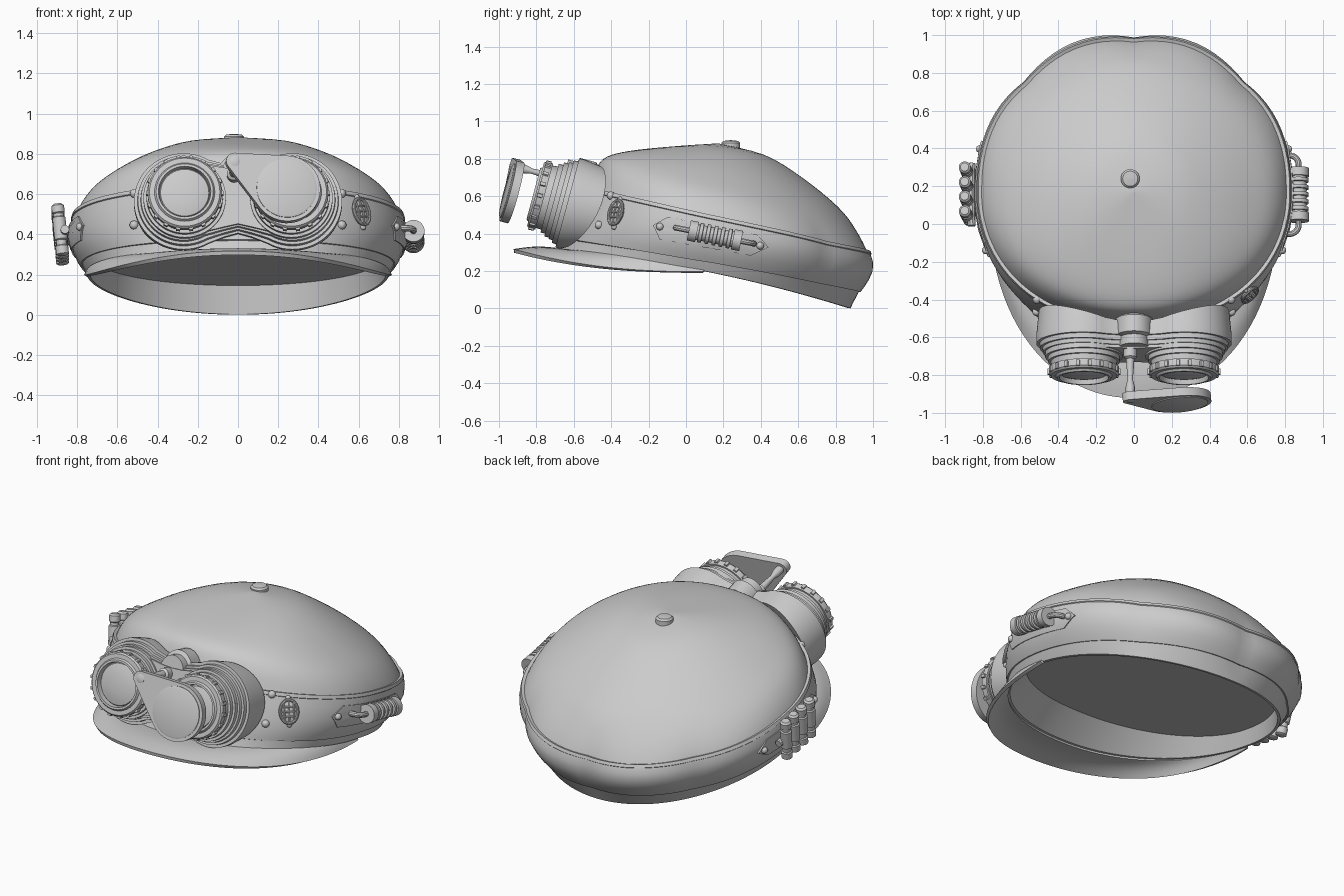
import bpy, bmesh, math
from math import sin, cos, pi, radians
from mathutils import Vector, Matrix

if "Cube" in bpy.data.objects:
    bpy.data.objects.remove(bpy.data.objects["Cube"])


def loft(name, rings, cap0=True, cap1=True, closed=True, M=None):
    bm = bmesh.new()
    rows = [[bm.verts.new(M @ Vector(p) if M else Vector(p)) for p in r] for r in rings]
    n = len(rows[0])
    for a, b in zip(rows, rows[1:]):
        for j in range(n if closed else n - 1):
            k = (j + 1) % n
            bm.faces.new((a[j], a[k], b[k], b[j]))
    if cap0:
        bm.faces.new(rows[0][::-1])
    if cap1:
        bm.faces.new(rows[-1])
    bmesh.ops.recalc_face_normals(bm, faces=bm.faces)
    me = bpy.data.meshes.new(name)
    bm.to_mesh(me)
    bm.free()
    ob = bpy.data.objects.new(name, me)
    bpy.context.collection.objects.link(ob)
    return ob


def lathe(name, profile, M, n=32, sx=1):
    return loft(name, [[(sx * r * cos(2 * pi * k / n), r * sin(2 * pi * k / n), h) for k in range(n)]
                       for r, h in profile], M=M)


def aim(p, d):
    return Matrix.Translation(p) @ Vector(d).to_track_quat('Z', 'Y').to_matrix().to_4x4()


def tube(name, pts, r):
    cu = bpy.data.curves.new(name, 'CURVE')
    cu.dimensions = '3D'
    cu.bevel_depth, cu.bevel_resolution, cu.use_fill_caps = r, 3, True
    sp = cu.splines.new('POLY')
    sp.points.add(len(pts) - 1)
    for q, p in zip(sp.points, pts):
        q.co = (*p, 1)
    ob = bpy.data.objects.new(name, cu)
    bpy.context.collection.objects.link(ob)


def dome(name, p, d, r):
    lathe(name, [(r, -r * .5), (r, 0), (r * .85, r * .4), (r * .5, r * .7), (r * .05, r * .8)], aim(p, d), 16)


# Crown levels: half width, front y, back y, front z, side z, back z
LEVELS = [(.75, -.67, .88, .31, .20, .00), (.775, -.64, .93, .37, .25, .09),
          (.825, -.58, .99, .50, .37, .20), (.81, -.52, .975, .64, .48, .295),
          (.74, -.485, .91, .735, .595, .42), (.62, -.44, .81, .80, .69, .545),
          (.45, -.34, .62, .835, .79, .70), (.25, -.14, .42, .86, .86, .82),
          (.002, .168, .172, .882, .882, .882)]


def spow(v, p=.93):
    return math.copysign(abs(v) ** p, v)


def level_pt(L, th):
    X, yf, yb, zf, zm, zb = L
    s, c = sin(th), cos(th)
    yc = yb - .53 * (yb - max(yf, -.6))
    y = yc - ((yc - yf) * spow(c) if c > 0 else (yb - yc) * c)
    return Vector((X * (spow(s) if c > 0 else s), y, zm + (zf - zb) / 2 * c + ((zf + zb) / 2 - zm) * c * c))


def base(t, th):
    i = min(int(t), len(LEVELS) - 2)
    f = t - i
    P = [LEVELS[max(0, min(len(LEVELS) - 1, i + k))] for k in (-1, 0, 1, 2)]
    L = [.5 * (2 * b + (c - a) * f + (2 * a - 5 * b + 4 * c - d) * f * f + (3 * b - a - 3 * c + d) * f ** 3)
         for a, b, c, d in zip(*P)]
    p = level_pt(L, th)
    # Soft scallops round the back
    w = max(0, -cos(th) + .2) * max(0, 1 - abs(t - 2.2) / 2.2)
    g = 1 + .036 * w * (abs(sin(4 * th)) - .4)
    return Vector((p.x * g, p.y * g, p.z))


def normal(t, th):
    e = .03
    return (base(t, th + e) - base(t, th - e)).cross(base(t + e, th) - base(max(0, t - e), th)).normalized()


def surf(t, th, off=0.0):
    p = base(t, th)
    return p + normal(t, th) * off if off else p


N = 96
ANG = [2 * pi * k / N for k in range(N)]

# Cap body with lining and inner floor
FLOOR = (.71, -.50, .86, .42, .28, .145)
LIP = (.735, -.655, .865, .31, .20, .002)
rings = [[level_pt(L, a) for a in ANG] for L in (FLOOR, LIP)]
rings += [[surf(k / 4, a) for a in ANG] for k in range(33)]
loft("cap_body", rings)
lathe("top_button", [(.05, -.03), (.05, .008), (.04, .018), (.005, .022)],
      Matrix.Translation((-.02, .24, .877)))

# Strap wrapping the crown
prof = [(.95, -.01), (1, .008), (1.3, .012), (1.6, .012), (2, .012), (2.5, .012), (2.85, .012),
        (2.87, .018), (3.03, .018), (3.05, -.01)]
loft("goggle_strap", [[surf(t, a, o) for a in ANG] for t, o in prof], False, False)

# Visor
rows = []
for i in range(9):
    f = i / 8
    row = []
    for k in range(49):
        a = radians(-90 + 180 * k / 48)
        c = max(0, cos(a))
        q = Vector((.757 * spow(sin(a), .95), .09 - 1.01 * c ** .95, .193 + .114 * c ** 2.3))
        p = surf(0, a).lerp(q, f)
        p.z += .012 * sin(pi * f) * c
        row.append(p)
    rows.append(row)
visor = loft("visor", rows, False, False, False)
m = visor.modifiers.new("thickness", 'SOLIDIFY')
m.thickness, m.offset = .02, 0

# Goggle frame: x right, y up, z outward, tipped slightly upward
T = radians(15)
G = Matrix(((1, 0, 0, 0), (0, sin(T), -cos(T), -.62), (0, cos(T), sin(T), .56), (0, 0, 0, 1)))


def fig8(r, w, wing=0.0, slant=0.0):
    half = [(.27 + r * cos(radians(a)), r * sin(radians(a))) for a in range(-120, 121, 6)]
    pts = half + [(.07, r * .78), (0, r * .76), (-.07, r * .78)]
    pts += [(-x, y) for x, y in half[::-1]] + [(-.07, -r * .74), (0, -r * .66), (.07, -r * .74)]
    return [(x, y, w - wing * x * x - slant * y) for x, y in pts]


loft("goggle_mask", [fig8(.235, -.03, .5, .17), fig8(.247, -.005, .1), fig8(.247, .015), fig8(.23, .015),
                     fig8(.228, .04), fig8(.214, .04), fig8(.212, .062), fig8(.2, .062), fig8(.2, .078)], M=G)
# Bridge pad
loft("bridge_pad", [[(.1 * s * cos(radians(a)), .13 + .12 * s * sin(radians(a)), w) for a in range(0, 360, 12)]
                    for s, w in ((.9, -.09), (1, -.08), (1, .01), (.8, .02), (.8, .07), (.6, .07))], M=G)

for side, sx in (("left", -1), ("right", 1)):
    L = G @ Matrix.Translation((.265 * sx, 0, -.012))
    # Barrel, toothed ring and glass
    lathe(side + "_barrel", [(.205, .03), (.205, .1), (.19, .1), (.19, .125), (.175, .125), (.172, .155),
                             (.182, .155), (.184, .162), (.184, .192), (.175, .203), (.15, .203), (.142, .215),
                             (.13, .215), (.125, .185)], L, 48)
    lathe(side + "_lens", [(.128, .18), (.12, .192), (.09, .2), (.05, .205), (.002, .207)], L, 40)
    for k in range(18):
        R = L @ Matrix.Rotation(2 * pi * k / 18, 4, 'Z') @ Matrix.Translation((.184, 0, .178))
        loft(side + "_ring_tooth", [[(x, y, w) for x, y in ((-.01, -.013), (.009, -.009), (.009, .009), (-.01, .013))]
                                    for w in (-.014, .016)], M=R)
    # Rivets where the strap meets the mask
    for t, a in ((2.9, 37), (1.75, 37)):
        dome(side + "_strap_rivet", surf(t, sx * radians(a), .016), normal(t, sx * radians(a)), .022)

# Flip-up lens cover on its hinge post
c1, r1, c2, r2 = Vector((.24, -.02)), .168, Vector((-.02, .115)), .042
d = c2 - c1
base_a = math.atan2(d.y, d.x)
al = math.acos((r1 - r2) / d.length)
out = []
for k in range(41):
    a = base_a + al + (2 * pi - 2 * al) * k / 40
    out.append((c1.x + r1 * cos(a), c1.y + r1 * sin(a)))
for k in range(13):
    a = base_a - al + 2 * al * k / 12
    out.append((c2.x + r2 * cos(a), c2.y + r2 * sin(a)))
C = G @ Matrix.Translation((0, 0, .325)) @ Matrix.Rotation(radians(5), 4, 'Y')
loft("lens_cover", [[(x, y, w) for x, y in out] for w in (-.01, .035)], M=C)
lathe("lens_cover_disc", [(.15, .02), (.15, .04), (.14, .044)], C @ Matrix.Translation((c1.x, c1.y, 0)), 48)
lathe("hinge_post", [(.035, .04), (.035, .12), (.022, .13), (.018, .19), (.014, .24), (.024, .28), (.024, .32),
                     (.03, .36), (.015, .366)], G @ Matrix.Translation((-.02, .115, 0)), 20)

# Pointed backing plates and rivets on both sides of the strap
for sx in (1, -1):
    edge = [(2.1, 65), (2.55, 70), (2.55, 104), (2.1, 109), (1.65, 104), (1.65, 70)]
    dense = []
    for (t0, a0), (t1, a1) in zip(edge, edge[1:] + edge[:1]):
        dense += [(t0 + (t1 - t0) * k / 6, a0 + (a1 - a0) * k / 6) for k in range(6)]
    loft("side_plate", [[surf(2.1 + (t - 2.1) * s, sx * radians(87 + (a - 87) * s), o) for t, a in dense]
                        for s, o in ((1, .0), (1, .019), (.5, .02), (.05, .02))])
    for a in (68, 106):
        dome("plate_rivet", surf(2.1, sx * radians(a), .02), normal(2.1, sx * radians(a)), .02)

# Finned canister with bent pipes on the right
A, B = Vector((.872, .025, .415)), Vector((.872, .285, .362))
ln = (B - A).length
prof = [(.03, -.01), (.055, -.01), (.055, .035), (.042, .035)]
for k in range(5):
    h = .055 + k * (ln - .11) / 4
    prof += [(.042, h - .011), (.053, h - .009), (.053, h + .009), (.042, h + .011)]
prof += [(.042, ln - .035), (.055, ln - .035), (.055, ln + .01), (.03, ln + .01)]
lathe("canister", prof, aim(A, B - A), 28)
u = (B - A).normalized()
for p, s in ((A, -1), (B, 1)):
    q = p + u * s * .03
    arc = [p] + [q + u * s * .05 * sin(pi / 2 * k / 6) + Vector((-.05 * (1 - cos(pi / 2 * k / 6)), 0, 0))
                 for k in range(7)]
    tube("canister_pipe", arc + [arc[-1] + Vector((-.07, 0, 0))], .016)

# Row of four capsules on the left with a holding bar
up = Vector((-.1, .2, .97)).normalized()
for k in range(4):
    y = .045 + k * .077
    lathe("capsule", [(.024, -.13), (.032, -.125), (.032, -.085), (.026, -.08), (.026, -.055), (.033, -.05),
                      (.033, .06), (.026, .065), (.026, .08), (.032, .085), (.032, .12), (.022, .13)],
          aim(Vector((-.884, y, .432 - .2 * y)), up), 20)
tube("capsule_bar", [(-.86, -.01, .425), (-.865, .16, .39), (-.86, .32, .355)], .022)

# Oval grille badge on the front right
a = radians(45)
n = normal(2.3, a)
side = Vector((0, 0, 1)).cross(n).normalized()
upv = n.cross(side)
o = surf(2.3, a, .014)
Bm = Matrix.Translation(o) @ Matrix((side, upv, n)).transposed().to_4x4()
lathe("grille_back", [(.066, -.01), (.066, .008), (.05, .012), (.002, .018)], Bm, 32, .75)
tube("grille_rim", [Bm @ Vector((.05 * cos(2 * pi * k / 32), .067 * sin(2 * pi * k / 32), .01))
                    for k in range(33)], .009)
for k in (-.028, 0, .028):
    h, w = .067 * math.sqrt(1 - (k / .05) ** 2), .05 * math.sqrt(1 - (k / .067) ** 2)
    tube("grille_wire", [Bm @ Vector(p) for p in ((k, -h, .01), (k, 0, .021), (k, h, .01))], .005)
    tube("grille_wire", [Bm @ Vector(p) for p in ((-w, k, .01), (0, k, .021), (w, k, .01))], .005)
for s in (-1, 1):
    dome("grille_pin", Bm @ Vector((0, .078 * s, 0)), n, .014)

# Convert pipes to mesh and shade
bpy.ops.object.select_all(action='SELECT')
bpy.context.view_layer.objects.active = visor
bpy.ops.object.convert(target='MESH')
bpy.ops.object.shade_smooth_by_angle(angle=radians(35))
